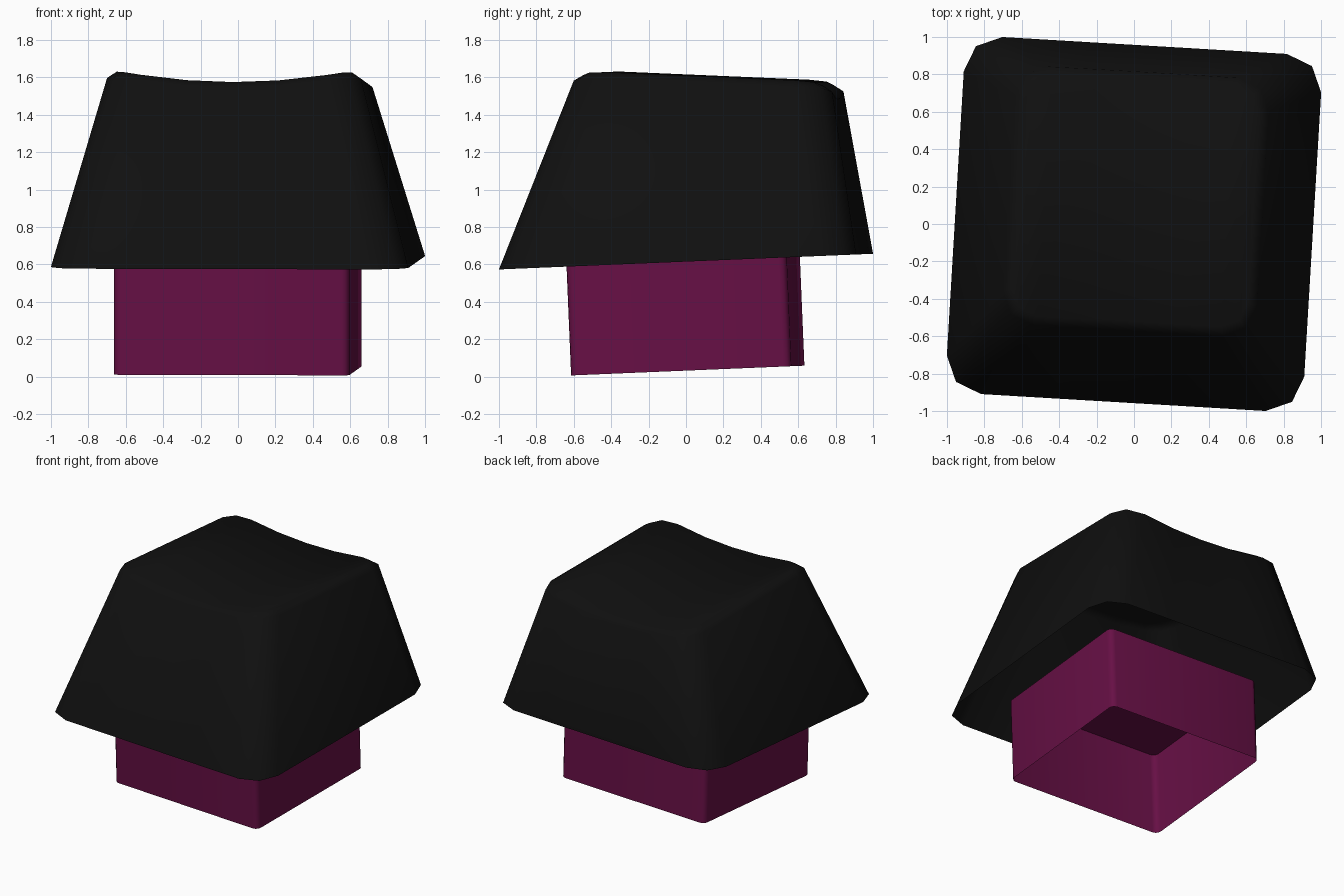
import bpy, bmesh
from math import sin, cos, pi, radians
from mathutils import Matrix

cube = bpy.data.objects.get("Cube")
if cube:
    bpy.data.objects.remove(cube)

# The whole model sits slightly turned and tipped
POSE = (Matrix.Translation((0, 0, 0.615)) @ Matrix.Rotation(radians(2.4), 4, 'X')
        @ Matrix.Rotation(radians(-3.4), 4, 'Z'))


def material(name, color, roughness):
    m = bpy.data.materials.new(name)
    m.use_nodes = True
    m.diffuse_color = color
    bsdf = m.node_tree.nodes["Principled BSDF"]
    bsdf.inputs["Base Color"].default_value = color
    bsdf.inputs["Roughness"].default_value = roughness
    return m


def rounded_ring(half_x, half_y, radius, center_y, height, segments, splits):
    """Rounded rectangle, front row left to right, then back row right to left."""
    cx, cy = half_x - radius, half_y - radius
    corner = [(cx + radius * sin(k * pi / 2 / segments),
               cy + radius * cos(k * pi / 2 / segments)) for k in range(segments + 1)]
    row = [(-x, y) for x, y in reversed(corner)]
    row += [(cx * (2 * k / splits - 1), half_y) for k in range(1, splits)]
    row += corner
    pts = [(x, center_y - y) for x, y in row] + [(x, center_y + y) for x, y in reversed(row)]
    return [(x, y, height(x, y)) for x, y in pts]


def open_shell(name, rings, mat, angle):
    """Join rings from bottom to top and close only the top."""
    bm = bmesh.new()
    loops = [[bm.verts.new(p) for p in ring] for ring in rings]
    n = len(loops[0])
    for low, high in zip(loops, loops[1:]):
        for i in range(n):
            j = (i + 1) % n
            bm.faces.new((low[i], low[j], high[j], high[i]))
    top = loops[-1]
    for i in range(n // 2 - 1):
        bm.faces.new((top[i], top[i + 1], top[n - 2 - i], top[n - 1 - i]))
    bm.transform(POSE)
    mesh = bpy.data.meshes.new(name)
    bm.to_mesh(mesh)
    bm.free()
    mesh.materials.append(mat)
    obj = bpy.data.objects.new(name, mesh)
    bpy.context.collection.objects.link(obj)
    bpy.ops.object.select_all(action='DESELECT')
    obj.select_set(True)
    bpy.context.view_layer.objects.active = obj
    bpy.ops.object.shade_smooth_by_angle(angle=radians(angle))
    return obj


def flat(z):
    return lambda x, y: z


def dished(drop):
    """Sloping top with a shallow trough running front to back."""
    def height(x, y):
        trough = 0.06 * max(0, 1 - (x / 0.62) ** 2)
        return 1.0 - 0.085 * y - trough - drop
    return height


black = material("black plastic", (0.005, 0.005, 0.005, 1), 0.6)
magenta = material("dark magenta plastic", (0.135, 0.005, 0.06, 1), 0.6)

# Hollow tapered cap
open_shell("key_cap", [
    rounded_ring(0.957, 0.957, 0.195, 0, flat(0), 2, 4),
    rounded_ring(0.68, 0.69, 0.17, 0.16, dished(0.035), 2, 4),
    rounded_ring(0.63, 0.64, 0.14, 0.16, dished(0), 2, 4),
], black, 60)

# Open-bottomed base box under the cap
open_shell("base_box", [
    rounded_ring(0.63, 0.59, 0.04, -0.015, flat(-0.582), 3, 1),
    rounded_ring(0.63, 0.59, 0.04, -0.015, flat(0.05), 3, 1),
], magenta, 40)
